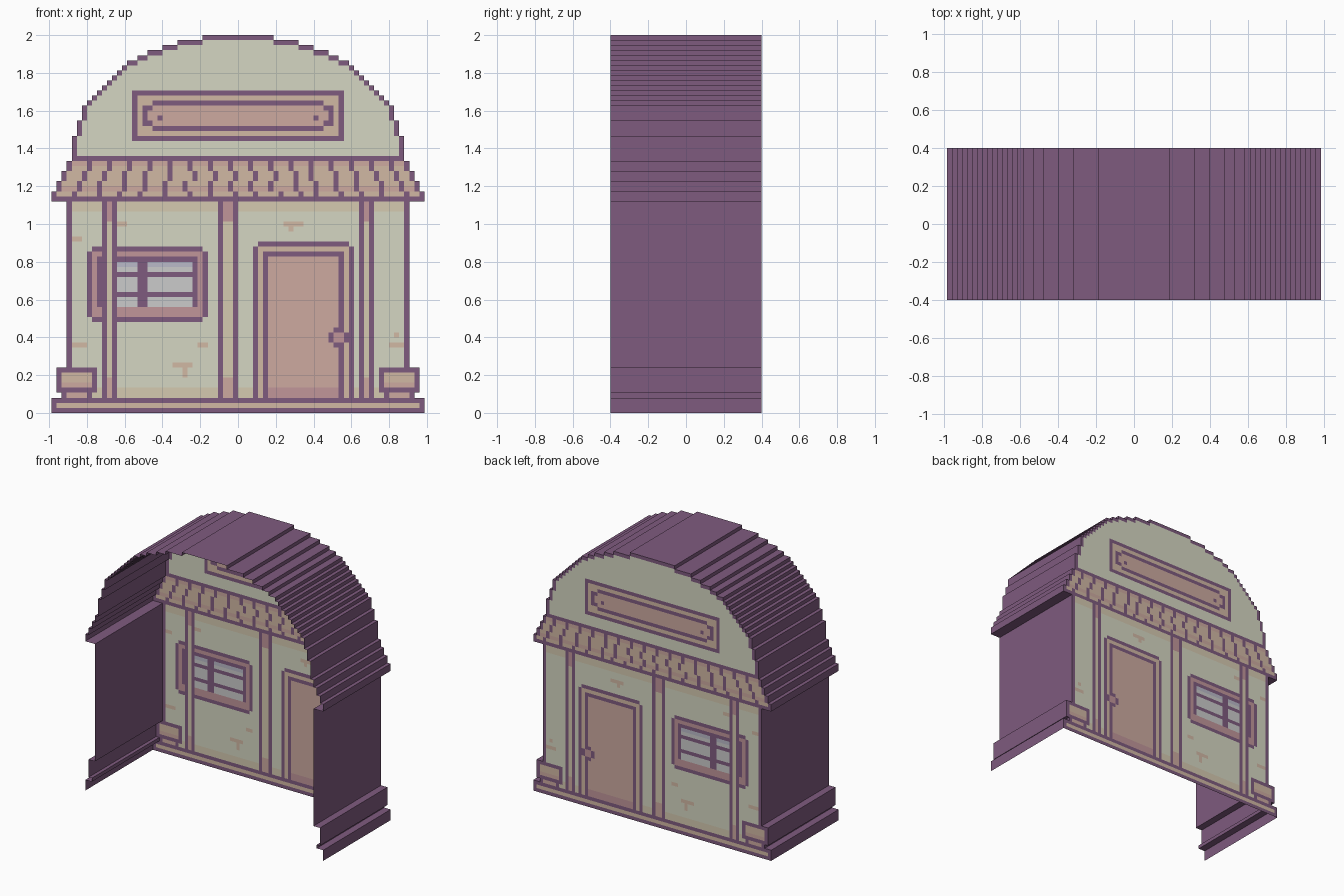
import bpy, bmesh

if "Cube" in bpy.data.objects:
    bpy.data.objects.remove(bpy.data.objects["Cube"])

P = 2 / 75          # one pixel of the facade
Y = 0.4             # half depth

# silhouette: (top row, half width), from the ground up
STEPS = [(3, 37), (4, 35), (9, 36), (42, 34), (44, 37), (46, 36), (48, 35), (50, 34),
         (55, 33), (58, 32), (61, 31)]
STEPS += [(62 + i, 30 - i) for i in range(8)]
STEPS += [(70, 22), (71, 20), (72, 18), (73, 15), (74, 12), (75, 7)]

COLOURS = {
    "purple": (127, 91, 127), "wall": (213, 214, 194), "cream": (213, 202, 176),
    "tan": (209, 184, 164), "pink": (205, 170, 160), "mauve": (193, 150, 154),
    "glass": (214, 217, 217), "shade": (186, 186, 200),
}


def material(name):
    m = bpy.data.materials.get(name)
    if not m:
        m = bpy.data.materials.new(name)
        lin = [((c / 255 + 0.055) / 1.055) ** 2.4 for c in COLOURS[name]]
        m.diffuse_color = (*lin, 1)
        m.use_nodes = True
        m.node_tree.nodes["Principled BSDF"].inputs["Base Color"].default_value = m.diffuse_color
    return m


def finish(bm, name, mats):
    me = bpy.data.meshes.new(name)
    bm.to_mesh(me)
    bm.free()
    for c in mats:
        me.materials.append(material(c))
    bpy.context.collection.objects.link(bpy.data.objects.new(name, me))


# stepped shell, open at the front and underneath
right = []
z0 = 0
for z, w in STEPS:
    right += [(w, z0), (w, z)]
    z0 = z
outline = right + [(-x, z) for x, z in reversed(right)]
bm = bmesh.new()
rows = [[bm.verts.new((x * P, y, z * P)) for x, z in outline] for y in (-Y, Y)]
for i in range(len(outline) - 1):
    bm.faces.new((rows[0][i], rows[1][i], rows[1][i + 1], rows[0][i + 1]))
finish(bm, "stepped_shell", ["purple"])

# facade cells: (column, row) -> (part, colour)
cells = {}
z0 = 0
for z, w in STEPS:
    for r in range(z0, z):
        for c in range(-w, w):
            cells[c, r] = ("facade_wall", "wall")
    z0 = z
inside = set(cells)


def fill(part, colour, x0, x1, r0, r1):
    for c in range(x0, x1):
        for r in range(r0, r1):
            if (c, r) in inside:
                cells[c, r] = (part, colour)


def frame(part, line, body, x0, x1, r0, r1, notch=False):
    corners = {k: cells.get(k) for k in ((x0, r1 - 1), (x1 - 1, r1 - 1), (x0, r0), (x1 - 1, r0))}
    fill(part, line, x0, x1, r0, r1)
    fill(part, body, x0 + 1, x1 - 1, r0 + 1, r1 - 1)
    if notch:
        cells.update({k: v for k, v in corners.items() if v})


# wall stains and shading
fill("facade_wall", "cream", -34, 34, 40, 42)
fill("facade_wall", "cream", -34, 34, 3, 5)
for x, r, n in [(-13, 9, 4), (-11, 7, 1), (-11, 8, 1), (9, 37, 4), (10, 36, 1), (-33, 34, 2),
                (-33, 13, 3), (-8, 13, 2), (30, 13, 3), (31, 15, 1), (-24, 37, 2)]:
    fill("facade_wall", "tan", x, x + n, r, r + 1)

# sign board with a notched inner frame
frame("sign_board", "purple", "tan", -21, 21, 54, 64)
fill("sign_board", "purple", -19, 19, 57, 61)
fill("sign_board", "purple", -17, 17, 56, 62)
fill("sign_board", "pink", -18, 18, 58, 60)
fill("sign_board", "pink", -17, 17, 57, 61)
for c in (-16, 15):
    fill("sign_board", "purple", c, c + 1, 58, 59)

# awning with fanned tile joints
fill("awning", "tan", -37, 37, 42, 50)
fill("awning", "pink", -37, 37, 44, 45)
fill("awning", "pink", -37, 37, 49, 50)
for j, (r0, r1) in enumerate([(48, 50), (46, 48), (44, 46), (43, 44)]):
    for b in range(-30, 31, 4):
        c = round(b * (33 + j) / 33) + (j % 2 if abs(b) < 12 else 0)
        fill("awning", "purple", c, c + 1, r0, r1)
fill("awning", "purple", -37, 37, 42, 43)
fill("awning", "purple", -33, 33, 50, 51)

# window
frame("window", "purple", "mauve", -30, -6, 18, 33, True)
frame("window", "purple", "glass", -28, -8, 20, 31)
fill("window", "mauve", -28, -8, 20, 21)
fill("window", "shade", -24, -9, 29, 30)
fill("window", "purple", -28, -26, 21, 31)
fill("window", "purple", -20, -18, 21, 31)
for r in (23, 27):
    fill("window", "purple", -28, -8, r, r + 1)

# posts
for a, b in [(-27, -24), (-4, 0), (24, 27)]:
    fill("posts", "purple", a, b, 3, 42)
    fill("posts", "cream", a + 1, b - 1, 3, 42)
    fill("posts", "mauve", a + 1, b - 1, 38, 42)
    fill("posts", "pink", a + 1, b - 1, 3, 7)

# door with frame and knob
frame("door", "purple", "tan", 3, 23, 2, 34, True)
frame("door", "purple", "pink", 5, 21, 2, 32)
fill("door", "mauve", 6, 20, 3, 5)
fill("door_knob", "purple", 18, 22, 14, 16)
fill("door_knob", "purple", 19, 21, 13, 17)
fill("door_knob", "mauve", 19, 21, 14, 16)

# planters and base
for s in (-1, 1):
    x0 = -36 if s < 0 else 28
    frame("planters", "purple", "pink", x0, x0 + 8, 4, 9)
    fill("planters", "tan", x0 + 1, x0 + 7, 6, 8)
    fill("planters", "pink", x0 + 1, x0 + 7, 3, 4)
    for c in (x0 + 1, x0 + 6):
        fill("planters", "purple", c, c + 1, 3, 4)
frame("base_step", "purple", "tan", -37, 37, 0, 3)

# dark outline along the silhouette
for c, r in inside:
    if any(k not in inside for k in ((c - 1, r), (c + 1, r), (c, r + 1), (c, r - 1))):
        cells[c, r] = (cells[c, r][0], "purple")

# one flat object per facade part, on the rear plane
for part in sorted({v[0] for v in cells.values()}):
    own = {k: v[1] for k, v in cells.items() if v[0] == part}
    mats = sorted(set(own.values()))
    bm = bmesh.new()
    verts = {}

    def vert(c, r):
        if (c, r) not in verts:
            verts[c, r] = bm.verts.new((c * P, Y, r * P))
        return verts[c, r]

    for (c, r), colour in own.items():
        f = bm.faces.new((vert(c, r), vert(c, r + 1), vert(c + 1, r + 1), vert(c + 1, r)))
        f.material_index = mats.index(colour)
    finish(bm, part, mats)
